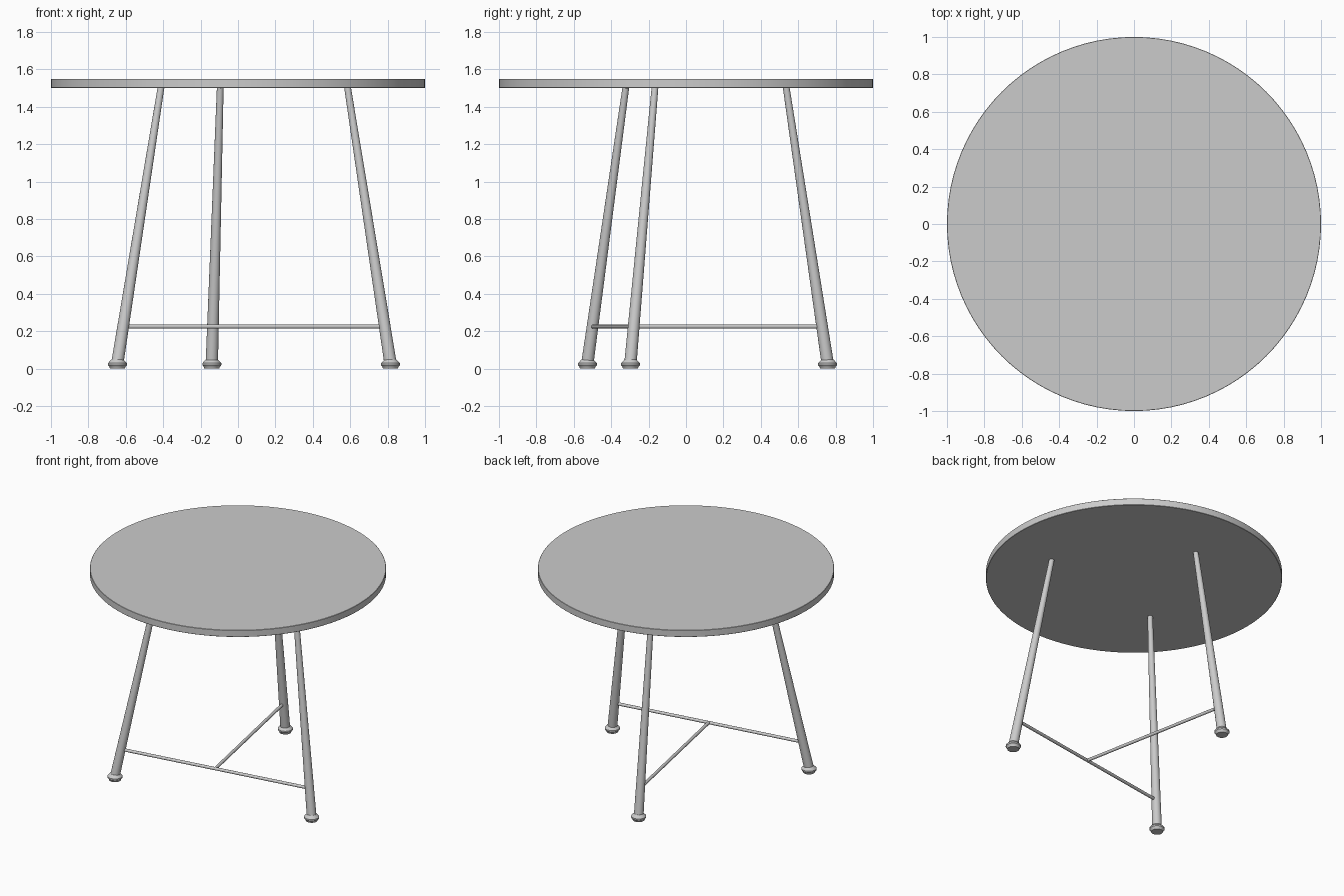
import bpy, bmesh
from mathutils import Vector, Matrix

if "Cube" in bpy.data.objects:
    bpy.data.objects.remove(bpy.data.objects["Cube"])


def finish(name, bm, smooth=True):
    bmesh.ops.recalc_face_normals(bm, faces=bm.faces)
    me = bpy.data.meshes.new(name)
    bm.to_mesh(me)
    bm.free()
    ob = bpy.data.objects.new(name, me)
    bpy.context.collection.objects.link(ob)
    if smooth:
        bpy.context.view_layer.objects.active = ob
        ob.select_set(True)
        bpy.ops.object.shade_smooth_by_angle(angle=0.6)
        ob.select_set(False)
    return ob


def rod(name, a, b, r1, r2, sides=24):
    """Tapered cylinder from a to b."""
    d = b - a
    m = Matrix.Translation((a + b) / 2) @ d.to_track_quat('Z', 'Y').to_matrix().to_4x4()
    bm = bmesh.new()
    bmesh.ops.create_cone(bm, cap_ends=True, segments=sides, radius1=r1,
                          radius2=r2, depth=d.length, matrix=m)
    return finish(name, bm)


def lathe(name, profile, centre, sides):
    """Closed solid turned from (radius, z) points."""
    bm = bmesh.new()
    vs = [bm.verts.new((centre[0] + r, centre[1], z)) for r, z in profile]
    edges = [bm.edges.new(p) for p in zip(vs, vs[1:])]
    bmesh.ops.spin(bm, geom=vs + edges, cent=(centre[0], centre[1], 0),
                   axis=(0, 0, 1), angle=6.283185307, steps=sides)
    bmesh.ops.remove_doubles(bm, verts=bm.verts, dist=1e-4)
    bmesh.ops.holes_fill(bm, edges=bm.edges, sides=0)
    return finish(name, bm)


# Round table top
lathe("table_top", [(0.998, 1.5), (1.0, 1.502), (1.0, 1.548), (0.998, 1.55)], (0, 0), 96)

# Three splayed, tapered legs with turned feet
legs = {
    "right_leg": (Vector((0.815, -0.297, 0.03)), Vector((0.586, -0.166, 1.502))),
    "left_leg": (Vector((-0.645, -0.527, 0.03)), Vector((-0.412, -0.322, 1.502))),
    "back_leg": (Vector((-0.14, 0.757, 0.03)), Vector((-0.095, 0.536, 1.502))),
}
foot_profile = [(0.040, 0.0), (0.043, 0.010), (0.051, 0.019), (0.051, 0.029), (0.031, 0.05)]
joint = {}
for name, (low, high) in legs.items():
    rod(name, low, high, 0.033, 0.018)
    lathe(name.replace("leg", "foot"), foot_profile, low, 32)
    joint[name] = low.lerp(high, (0.225 - low.z) / (high.z - low.z))

# T-shaped stretcher
rod("front_stretcher", joint["left_leg"], joint["right_leg"], 0.011, 0.011, 16)
middle = (joint["left_leg"] + joint["right_leg"]) / 2
rod("centre_stretcher", middle, joint["back_leg"], 0.011, 0.011, 16)
